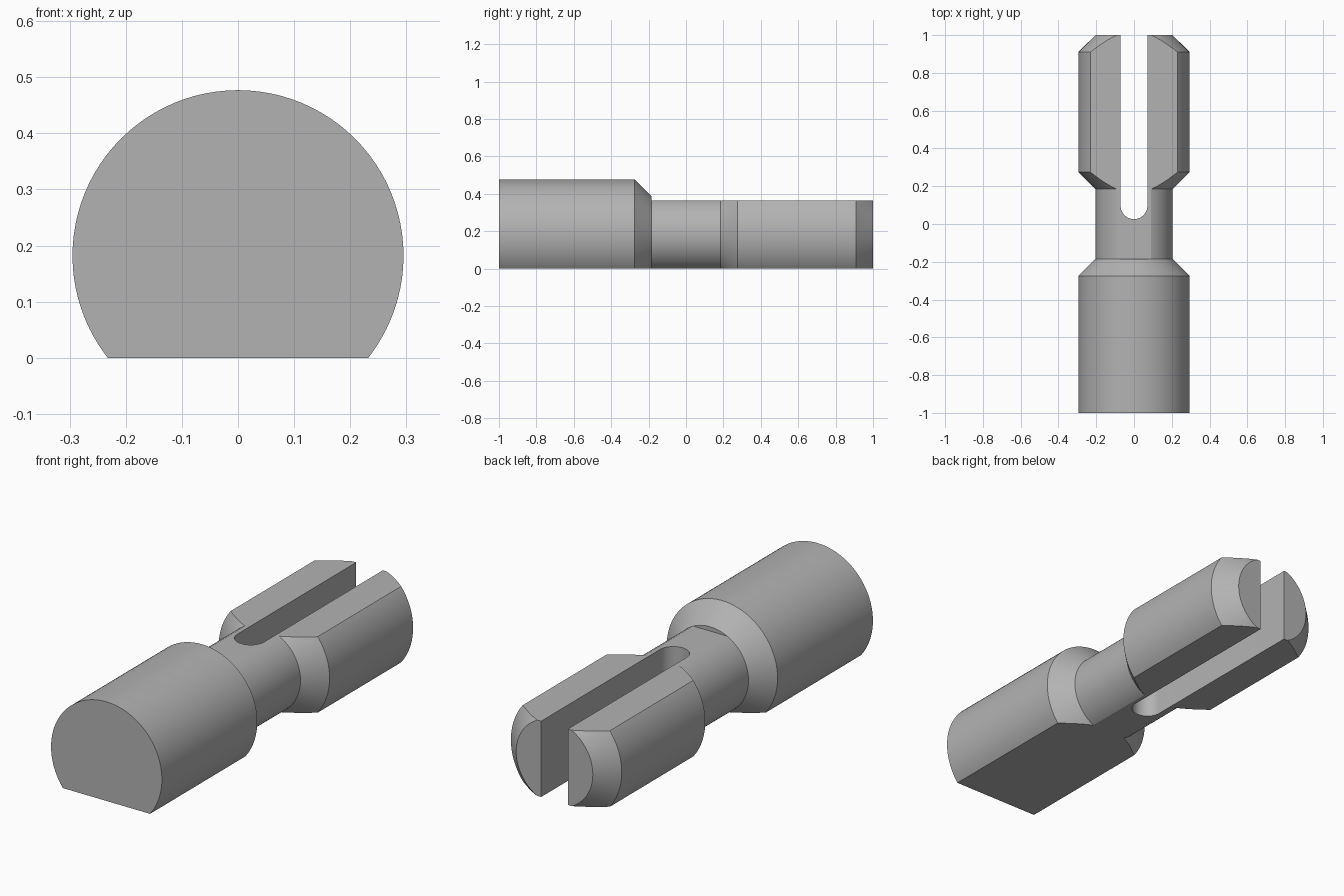
import bpy
import bmesh
from math import radians, pi, cos, sin
from mathutils import Matrix

cube = bpy.data.objects.get("Cube")
if cube:
    bpy.data.objects.remove(cube, do_unlink=True)

AXIS_Z = 0.182       # height of the turning axis
R_BIG, R_NECK = 0.295, 0.204
FLAT_TOP = 0.365     # top flat of neck and fork
SLOT_R, SLOT_Y = 0.071, 0.097

grey = bpy.data.materials.new("plain_grey")
grey.use_nodes = True
colour = (0.45, 0.45, 0.45, 1.0)
grey.diffuse_color = colour
grey.node_tree.nodes["Principled BSDF"].inputs["Base Color"].default_value = colour


def add_object(name, bm):
    bmesh.ops.recalc_face_normals(bm, faces=bm.faces)
    mesh = bpy.data.meshes.new(name)
    bm.to_mesh(mesh)
    bm.free()
    obj = bpy.data.objects.new(name, mesh)
    bpy.context.collection.objects.link(obj)
    return obj


def turned_solid(name, profile, segments=96):
    """Solid of revolution about the y axis from (radius, y) pairs."""
    bm = bmesh.new()
    rings = []
    for r, y in profile:
        angles = [2 * pi * i / segments for i in range(segments)]
        rings.append([bm.verts.new((r * cos(a), y, AXIS_Z + r * sin(a))) for a in angles])
    for a, b in zip(rings, rings[1:]):
        for i in range(segments):
            j = (i + 1) % segments
            bm.faces.new((a[i], a[j], b[j], b[i]))
    bm.faces.new(rings[0])
    bm.faces.new(rings[-1])
    return add_object(name, bm)


def box_cutter(name, y0, y1, z0, z1):
    bm = bmesh.new()
    bmesh.ops.create_cube(bm, size=1, matrix=Matrix.Translation((0, (y0 + y1) / 2, (z0 + z1) / 2))
                          @ Matrix.Diagonal((1, y1 - y0, z1 - z0, 1)))
    return add_object(name, bm)


def slot_cutter(name, steps=24):
    """Upright prism with a rounded inner end, open past the fork tips."""
    outline = [(SLOT_R * cos(pi + pi * i / steps), SLOT_Y + SLOT_R * sin(pi + pi * i / steps))
               for i in range(steps + 1)]
    outline += [(SLOT_R, 1.2), (-SLOT_R, 1.2)]
    bm = bmesh.new()
    base = bm.faces.new([bm.verts.new((x, y, -0.3)) for x, y in outline])
    top = bmesh.ops.extrude_face_region(bm, geom=[base])["geom"]
    bmesh.ops.translate(bm, vec=(0, 0, 1), verts=[v for v in top if isinstance(v, bmesh.types.BMVert)])
    return add_object(name, bm)


# Turned pin: thick shank, neck and chamfered fork head
pin = turned_solid("forked_pin", [
    (R_BIG, -1), (R_BIG, -0.275), (R_NECK, -0.184), (R_NECK, 0.184),
    (R_BIG, 0.275), (R_BIG, 0.91), (R_NECK, 1)])
pin.data.materials.append(grey)

# Underside flat, upper flat behind the shank, and the fork slot
cutters = [box_cutter("underside_cutter", -1.2, 1.2, -0.5, 0),
           box_cutter("upper_flat_cutter", -0.184, 1.2, FLAT_TOP, 0.8),
           slot_cutter("slot_cutter")]

bpy.ops.object.select_all(action="DESELECT")
bpy.context.view_layer.objects.active = pin
pin.select_set(True)
for cutter in cutters:
    cutter.hide_render = True
    mod = pin.modifiers.new(cutter.name, "BOOLEAN")
    mod.operation = "DIFFERENCE"
    mod.solver = "EXACT"
    mod.object = cutter
    bpy.ops.object.modifier_apply(modifier=mod.name)
for cutter in cutters:
    bpy.data.objects.remove(cutter, do_unlink=True)

bpy.ops.object.shade_smooth_by_angle(angle=radians(20))
